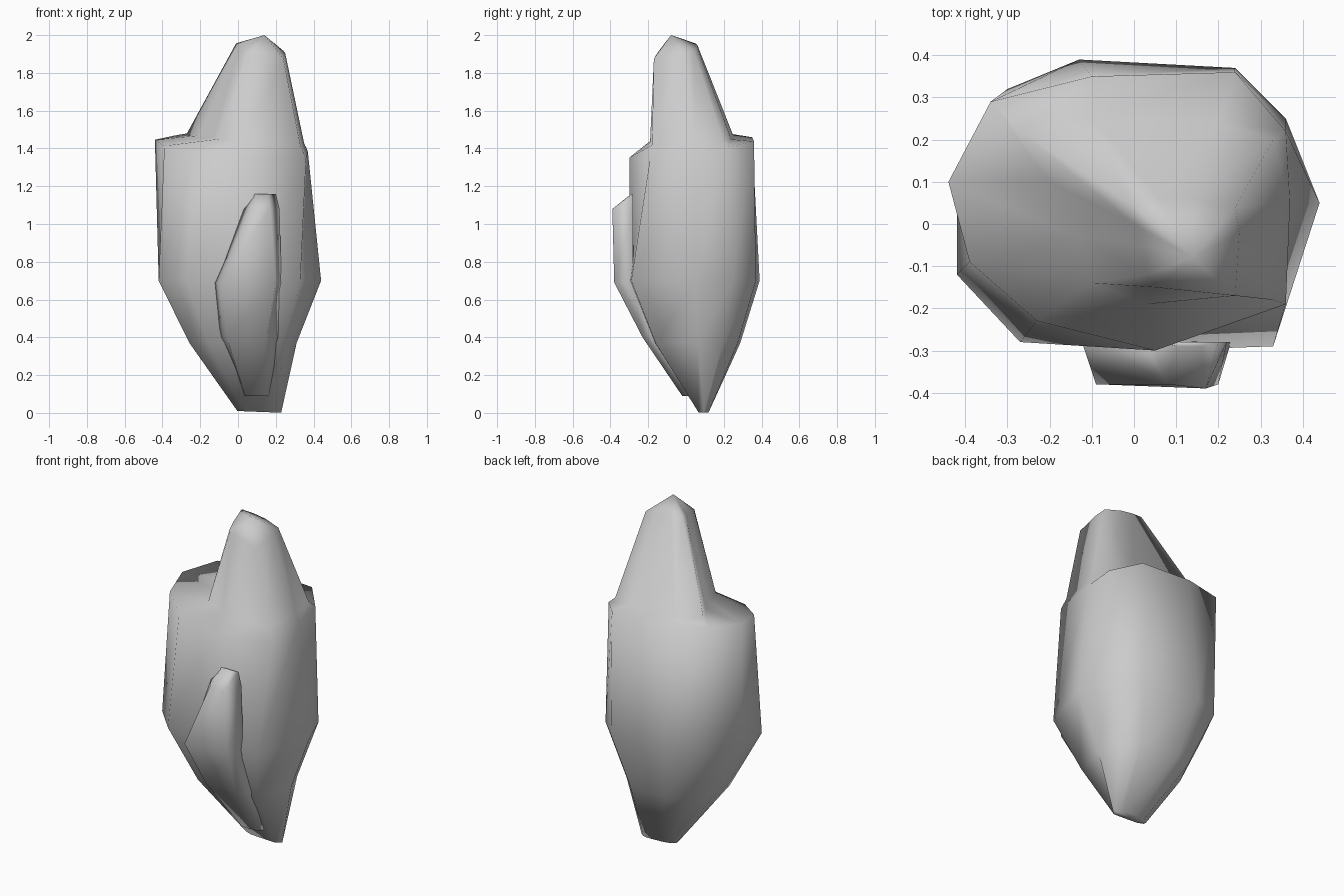
import bpy
import bmesh
from mathutils import Vector

# Remove the default cube
default_cube = bpy.data.objects.get("Cube")
if default_cube:
    bpy.data.objects.remove(default_cube, do_unlink=True)

# Single stone colour
stone = bpy.data.materials.new("stone_grey")
stone.use_nodes = True
colour = (0.6, 0.6, 0.6, 1)
stone.diffuse_color = colour
stone.node_tree.nodes["Principled BSDF"].inputs["Base Color"].default_value = colour


def ring(outline, height, tilt_x=0, tilt_y=0):
    """Lift a flat outline to a height, optionally on a sloping plane."""
    return [Vector((x, y, height + tilt_x * x + tilt_y * y)) for x, y in outline]


def squeeze(outline, centre, scale):
    """Shrink an outline about the middle of the stone and move it."""
    return [(centre[0] + x * scale[0], centre[1] + y * scale[1]) for x, y in outline]


def loft(name, rings, apex=None):
    """Skin a stack of equal-length rings and close both ends."""
    bm = bmesh.new()
    stack = [[bm.verts.new(point) for point in level] for level in rings]
    count = len(stack[0])
    for lower, upper in zip(stack, stack[1:]):
        for i in range(count):
            j = (i + 1) % count
            bm.faces.new((lower[i], lower[j], upper[j], upper[i]))
    bm.faces.new(list(reversed(stack[0])))
    if apex:
        tip = bm.verts.new(apex)
        for i in range(count):
            bm.faces.new((stack[-1][i], stack[-1][(i + 1) % count], tip))
    else:
        bm.faces.new(stack[-1])
    bmesh.ops.recalc_face_normals(bm, faces=bm.faces)
    for face in bm.faces:
        face.smooth = True
    mesh = bpy.data.meshes.new(name)
    bm.to_mesh(mesh)
    bm.free()
    mesh.materials.append(stone)
    obj = bpy.data.objects.new(name, mesh)
    bpy.context.collection.objects.link(obj)
    return obj


# Boulder outlines, counter-clockwise from the +x side
waist = [(.44, .05), (.36, .25), (.24, .37), (-.13, .39), (-.3, .32),
         (-.42, .08), (-.42, -.12), (-.27, -.28), (.05, -.3), (.33, -.29)]
shoulder = [(.37, .05), (.36, .22), (.24, .36), (-.1, .35), (-.34, .29),
            (-.44, .1), (-.39, -.09), (-.23, -.23), (.05, -.3), (.36, -.19)]
spire_foot = [(.35, .05), (.33, .2), (.2, .24), (-.1, .25), (-.27, .22),
              (-.2, .1), (-.13, -.03), (-.1, -.14), (.03, -.19), (.33, -.18)]
crown = [(.25, -.02), (.24, .04), (.14, .06), (.06, .06), (-.01, .05),
         (0, 0), (.01, -.05), (.03, -.12), (.05, -.15), (.24, -.17)]

# Boulder: pointed foot, broad waist, sloping ledge and leaning spire
loft("boulder", [
    ring(squeeze(waist, (.11, .09), (.27, .08)), 0.01, tilt_x=-.04),
    ring(squeeze(waist, (.02, .03), (.66, .66)), .37),
    ring(waist, .7),
    ring(shoulder, 1.4, -.07, .15),
    ring(spire_foot, 1.45, -.07, .05),
    ring(crown, 1.945, -.15, .2),
], apex=(.14, -.08, 2))

# Bulge growing out of the front face
loft("front_bulge", [
    ring([(.03, .05), (.04, -.02), (.14, -.02), (.18, .04)], .09),
    ring([(-.1, -.15), (-.06, -.22), (.15, -.23), (.24, -.15)], .4),
    ring([(-.13, -.26), (-.09, -.38), (.2, -.38), (.23, -.28)], .69),
    ring([(.02, -.28), (.08, -.38), (.17, -.39), (.22, -.28)], 1.08),
    ring([(.06, -.28), (.1, -.29), (.16, -.29), (.2, -.28)], 1.16),
])
